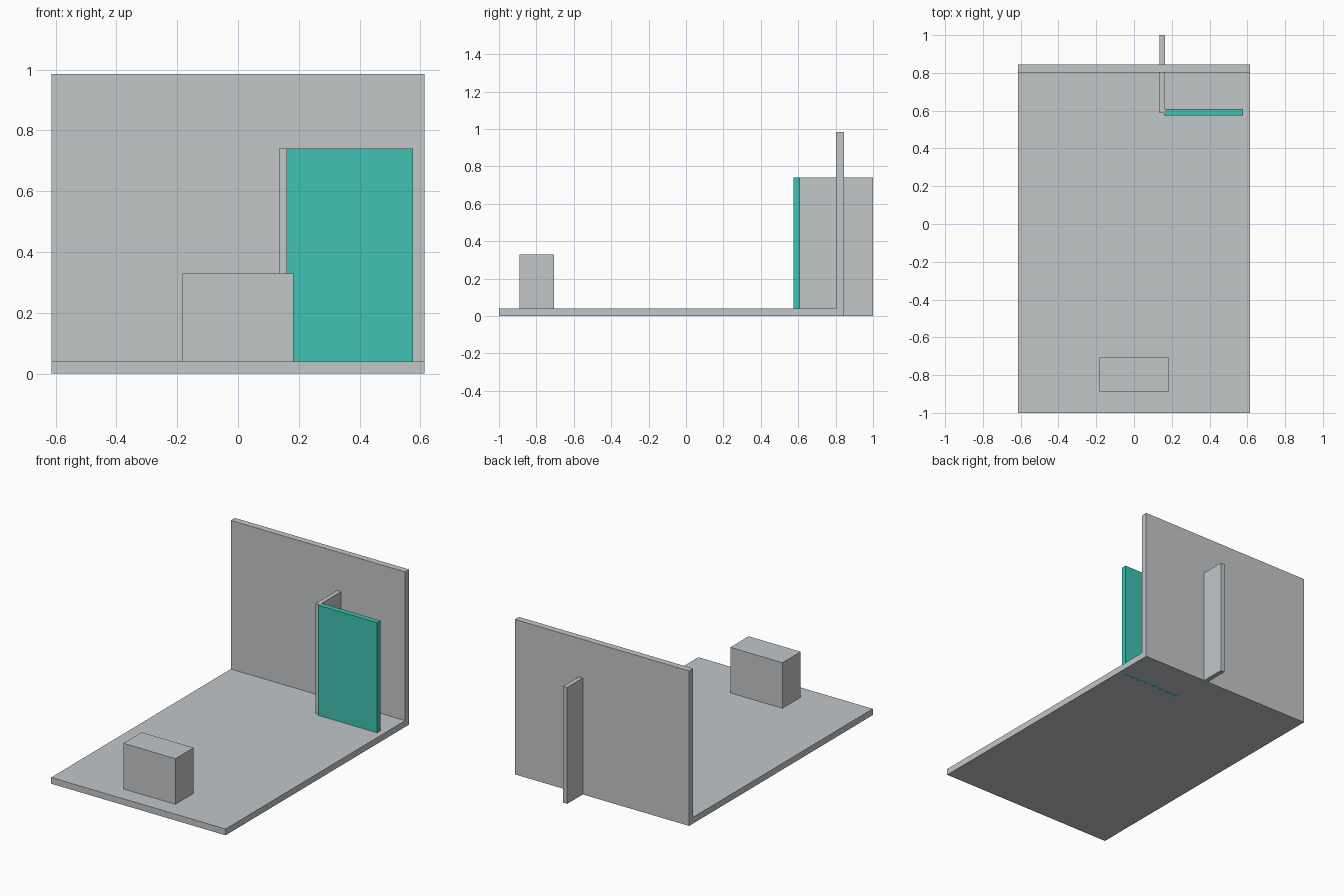
import bpy

if "Cube" in bpy.data.objects:
    bpy.data.objects.remove(bpy.data.objects["Cube"])


def lin(c):
    c /= 255
    return c / 12.92 if c <= 0.04045 else ((c + 0.055) / 1.055) ** 2.4


def material(name, rgb):
    m = bpy.data.materials.new(name)
    m.diffuse_color = (*[lin(c) for c in rgb], 1)
    m.use_nodes = True
    m.node_tree.nodes["Principled BSDF"].inputs["Base Color"].default_value = m.diffuse_color
    return m


grey = material("light_grey", (195, 199, 201))
teal = material("teal", (65, 193, 178))


def box(name, x, y, z, mat):
    """Box from (min, max) ranges on each axis."""
    bpy.ops.mesh.primitive_cube_add(size=1)
    o = bpy.context.object
    o.name = name
    for v in o.data.vertices:
        v.co = [r[1] if c > 0 else r[0] for c, r in zip(v.co, (x, y, z))]
    o.data.materials.append(mat)
    return o


W = 0.613
# floor slab and back wall
box("floor", (-W, W), (-1.0, 0.803), (0, 0.04), grey)
box("back_wall", (-W, W), (0.803, 0.844), (0, 0.985), grey)
# block near the front edge
box("front_block", (-0.183, 0.183), (-0.89, -0.707), (0.04, 0.33), grey)
# fin passing through the wall, with the coloured panel at its front end
box("wall_fin", (0.135, 0.163), (0.587, 1.0), (0, 0.74), grey)
box("door_panel", (0.16, 0.576), (0.575, 0.609), (0, 0.74), teal)
